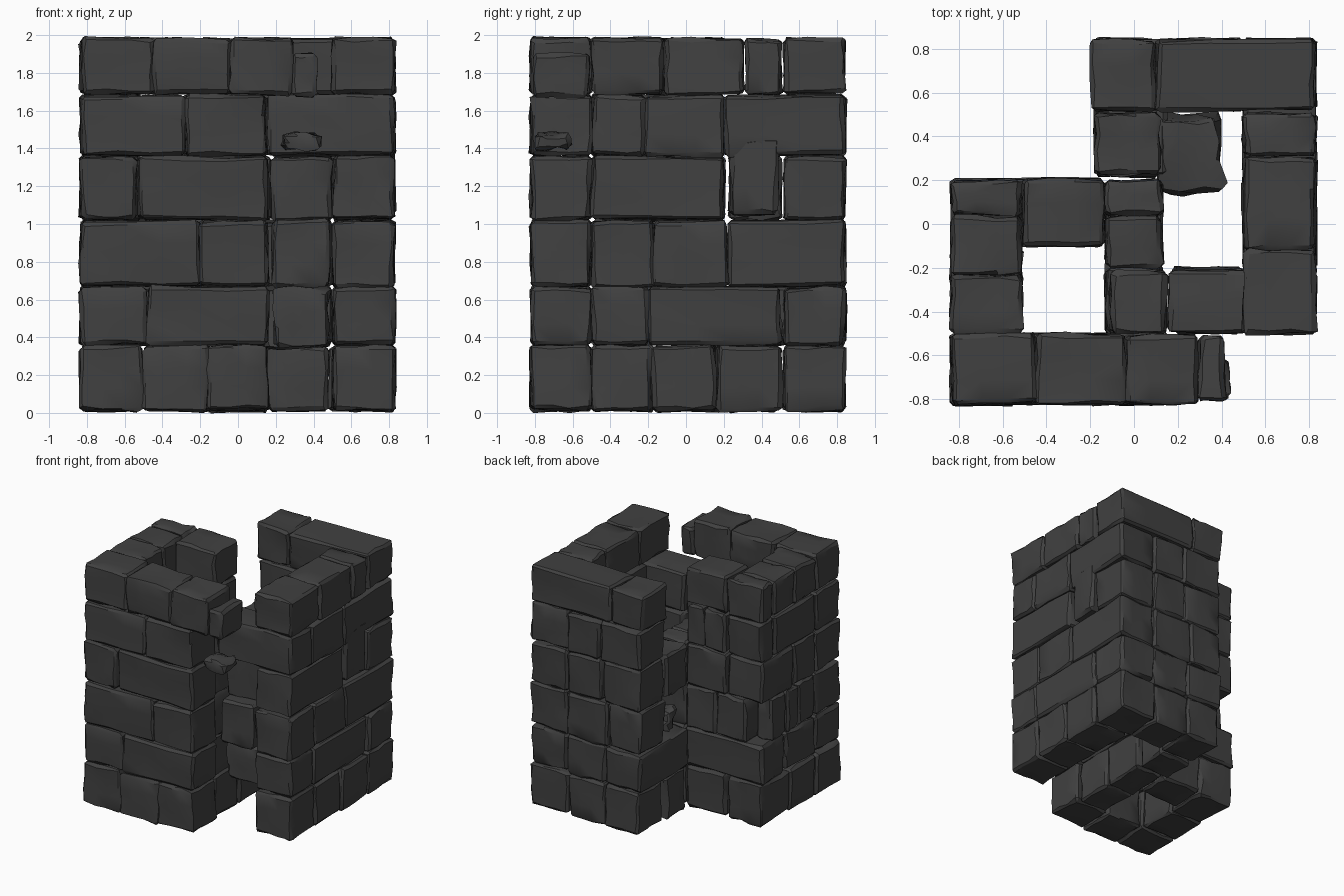
import bpy, bmesh, random
from mathutils import Vector

if "Cube" in bpy.data.objects:
    bpy.data.objects.remove(bpy.data.objects["Cube"])

random.seed(7)
Z = [0.01, 0.357, 0.668, 1.02, 1.36, 1.685, 1.985]   # course heights
GAP = 0.006

stone = bpy.data.materials.new("charcoal stone")
stone.diffuse_color = (0.052, 0.052, 0.052, 1)
stone.use_nodes = True
stone.node_tree.nodes["Principled BSDF"].inputs["Base Color"].default_value = stone.diffuse_color

walls = {}


def brick(part, x0, x1, y0, y1, z0, z1, rough=0.008, lean=0.014):
    """One worn stone: chamfered box, gently warped and chipped."""
    bm = walls.setdefault(part, bmesh.new())
    t = bmesh.new()
    bmesh.ops.create_cube(t, size=1)
    c = Vector(((x0 + x1) / 2, (y0 + y1) / 2, (z0 + z1) / 2))
    s = Vector((x1 - x0 - GAP, y1 - y0 - GAP, z1 - z0 - GAP))
    for v in t.verts:
        v.co = Vector([c[i] + v.co[i] * s[i] + random.uniform(-lean, lean) * 0.6
                       for i in range(3)])
    bmesh.ops.bevel(t, geom=t.edges[:], offset=0.017, segments=1,
                    affect='EDGES', clamp_overlap=True)
    longs = [e for e in t.edges if e.calc_length() > 0.1]
    bmesh.ops.subdivide_edges(t, edges=longs, cuts=2, use_grid_fill=True)
    for v in t.verts:
        v.co += Vector([random.uniform(-rough, rough) for _ in range(3)])
    bmesh.ops.recalc_face_normals(t, faces=t.faces[:])
    m = bpy.data.meshes.new("tmp")
    t.to_mesh(m)
    t.free()
    bm.from_mesh(m)
    bpy.data.meshes.remove(m)


def along_x(part, row, y0, y1, joints):
    for a, b in zip(joints, joints[1:]):
        brick(part, a, b, y0, y1, Z[row - 1], Z[row])


def along_y(part, row, x0, x1, joints):
    for a, b in zip(joints, joints[1:]):
        brick(part, x0, x1, a, b, Z[row - 1], Z[row])


# Front wall of the left shaft
front = [(-.5, -.16, .16), (-.48, .165), (-.2, .16), (-.53, .16), (-.28, .15), (-.45, -.04, .29)]
for i, j in enumerate(front, 1):
    along_x("left_shaft_front_wall", i, -.825, -.5, (-.835,) + j)

# Left wall of the left shaft
left = [(-.5, -.17, .2), (-.5, -.12), (-.5, -.28, -.12), (-.5, -.22, .2), (-.5, .03, .2), (-.5, -.23, .04, .2)]
for i, j in enumerate(left, 1):
    along_y("left_shaft_left_wall", i, -.835, -.51, j)
brick("left_shaft_left_wall", -.83, -.69, -.12, .07, Z[2], Z[3])

# Back wall of the left shaft
back = [(-.5, -.14), (-.835, -.14), (-.69, -.42, -.14), (-.5, -.14), (-.5, -.3, -.14), (-.51, -.14)]
for i, j in enumerate(back, 1):
    along_x("left_shaft_back_wall", i, -.1, .205, j)

# Shared middle wall between both shafts
middle = [(-.5, -.17, .2), (-.5, .2), (-.5, -.2, .2), (-.5, -.2, .04, .2)]
for i, j in enumerate(middle, 1):
    along_y("middle_wall", i, -.13, .13, j)
brick("middle_wall", -.11, .155, -.5, -.21, Z[4], Z[5])

# Right wall of the right shaft
right = [(-.5, -.18, .16, .51), (-.5, -.2, .5), (-.5, -.17, .22, .84), (-.5, .2),
         (-.22, .2, .84), (-.5, -.12, .31, .51)]
for i, j in enumerate(right, 1):
    along_y("right_shaft_right_wall", i, .5, .83, j)
# downward leg of the large hooked stone
brick("right_shaft_right_wall", .5, .828, .23, .49, 1.05, 1.45)

# Front stones of the right shaft
brick("right_shaft_front_wall", .16, .83, -.5, -.21, Z[4], Z[5])
brick("right_shaft_front_wall", .18, .49, -.5, -.2, Z[2], Z[3])
brick("right_shaft_front_wall", .17, .5, -.4, -.2, Z[3], Z[4])
brick("right_shaft_front_wall", .18, .49, -.42, -.22, Z[1], Z[2], 0.012, 0.03)

# Back wall of the right shaft
rear = [(-.15, .16, .48, .83), (.15, .5, .83), (-.18, .12, .5), (-.17, .18, .5, .83), (-.17, .2, .5), (-.2, .1, .83)]
for i, j in enumerate(rear, 1):
    along_x("right_shaft_back_wall", i, .52, .845, j)

# Stones left in the broken corner of the right shaft
brick("broken_wall", -.18, .15, .22, .845, Z[1], Z[2])
brick("broken_wall", -.16, .13, .22, .48, Z[0], Z[1], 0.01)
brick("broken_wall", -.18, .12, .23, .51, Z[3], Z[4], 0.01)
brick("broken_wall", .12, .4, .15, .49, Z[1], Z[2], 0.015, 0.04)
brick("broken_wall", -.1, .08, .24, .4, Z[2], Z[2] + .17, 0.015, 0.04)

# Loose fragments hanging at the front right corner
brick("loose_fragment", .29, .42, -.81, -.51, 1.68, 1.9, 0.008, 0.02)
brick("loose_fragment", .24, .43, -.8, -.62, 1.39, 1.48, 0.012, 0.03)

for part, bm in walls.items():
    me = bpy.data.meshes.new(part)
    bm.to_mesh(me)
    bm.free()
    me.materials.append(stone)
    ob = bpy.data.objects.new(part, me)
    bpy.context.collection.objects.link(ob)
    ob.select_set(True)
    bpy.context.view_layer.objects.active = ob
bpy.ops.object.shade_smooth_by_angle(angle=0.5)
